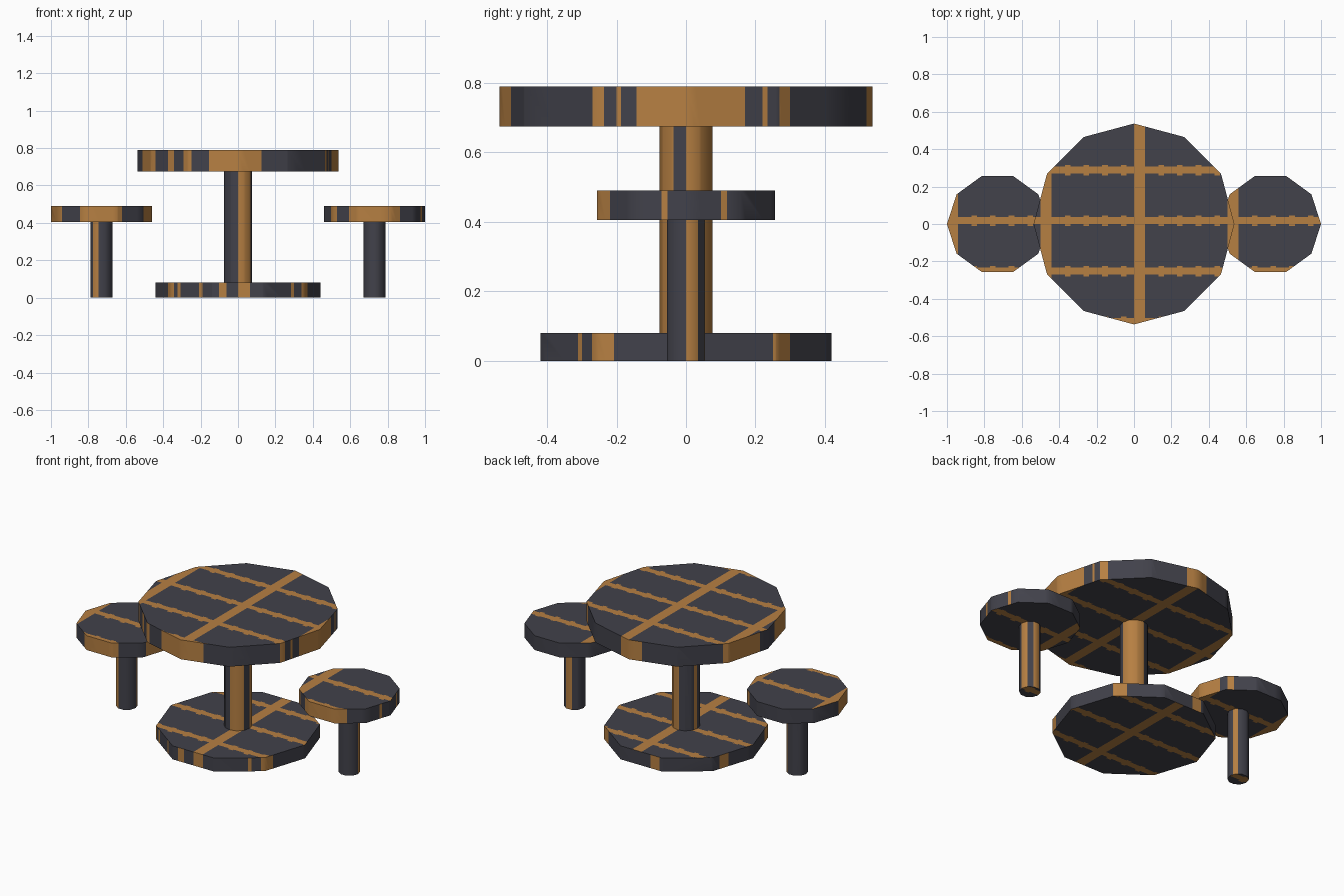
import bpy, bmesh, math
from mathutils import Vector

if "Cube" in bpy.data.objects:
    bpy.data.objects.remove(bpy.data.objects["Cube"])


def material(name, rgb):
    m = bpy.data.materials.new(name)
    m.diffuse_color = (*rgb, 1)
    m.use_nodes = True
    m.node_tree.nodes["Principled BSDF"].inputs["Base Color"].default_value = m.diffuse_color
    return m


MATS = [material("dark slate", (0.054, 0.054, 0.070)),
        material("ochre wood", (0.47, 0.215, 0.055))]

# Plank pattern on flat faces, repeating in world space
PX, PY = 0.5, 0.27          # pattern period
WX, WY = 0.06, 0.038        # stripe widths
NUB, NUB_STEP = 0.012, 0.1  # small nubs along the stripes


def striped(x, y):
    u, v = x % PX, y % PY
    if u < WX or v < WY:
        return True
    nub_x = 0.03 < x % NUB_STEP < 0.06
    return nub_x and (v > PY - NUB or v < WY + NUB * 0.6)


def cut_lines(period, offsets, lo, hi):
    k0, k1 = math.floor(lo / period) - 1, math.ceil(hi / period) + 1
    vals = [k * period + o for k in range(k0, k1 + 1) for o in offsets]
    return [v for v in vals if lo + 0.002 < v < hi - 0.002]


def prism(name, cx, radius, sides, z0, z1, bands):
    """Regular prism; bands are ochre angle ranges (degrees) round the side."""
    step = 360 / sides
    angles = {round(i * step, 2) for i in range(sides)}
    for band in bands:
        angles |= {round(a % 360, 2) for a in band}
    angles = sorted(angles)

    def point(a, z):
        r = radius * math.cos(math.radians(step / 2)) / math.cos(
            math.radians(a % step - step / 2))
        t = math.radians(a)
        return (cx + r * math.cos(t), r * math.sin(t), z)

    bm = bmesh.new()
    low = [bm.verts.new(point(a, z0)) for a in angles]
    high = [bm.verts.new(point(a, z1)) for a in angles]
    n = len(angles)
    for i in range(n):
        j = (i + 1) % n
        f = bm.faces.new((low[i], low[j], high[j], high[i]))
        f.smooth = True
        mid = (angles[i] + (angles[j] if j else 360)) / 2
        f.material_index = int(any((mid - a) % 360 < b - a for a, b in bands))
    bm.faces.new(high)
    bm.faces.new(low[::-1])
    bm.normal_update()

    # cut the stripes into the flat faces
    cuts = [(Vector((x, 0, 0)), Vector((1, 0, 0)))
            for p, o in ((PX, (0, WX)), (NUB_STEP, (0.03, 0.06)))
            for x in cut_lines(p, o, cx - radius, cx + radius)]
    cuts += [(Vector((0, y, 0)), Vector((0, 1, 0)))
             for y in cut_lines(PY, (0, WY, WY + NUB * 0.6, PY - NUB), -radius, radius)]
    for co, no in cuts:
        bm.normal_update()
        faces = [f for f in bm.faces if abs(f.normal.z) > 0.9]
        edges = {e for f in faces for e in f.edges}
        verts = {v for f in faces for v in f.verts}
        bmesh.ops.bisect_plane(bm, geom=faces + list(edges) + list(verts),
                               plane_co=co, plane_no=no, dist=1e-5)
    bm.normal_update()
    for f in bm.faces:
        if abs(f.normal.z) > 0.9:
            c = f.calc_center_median()
            f.material_index = int(striped(c.x, c.y))
            f.smooth = False

    me = bpy.data.meshes.new(name)
    bm.to_mesh(me)
    bm.free()
    for m in MATS:
        me.materials.append(m)
    ob = bpy.data.objects.new(name, me)
    bpy.context.collection.objects.link(ob)
    return ob


# Table
prism("table_top", 0, 0.537, 12, 0.675, 0.79,
      [(-16, 19), (24.8, 26.3), (30, 34.6), (83, 98), (147, 174), (191, 213.7),
       (223.7, 229), (236.8, 242), (252.6, 284), (330, 333.5), (337.5, 339)])
prism("table_post", 0, 0.076, 12, 0.07, 0.68,
      [(0, 95), (160, 178), (270, 331)])
prism("table_base", 0, 0.44, 10, 0, 0.08,
      [(35, 45), (98, 106), (150, 158), (208, 218), (221, 223.8), (240.5, 243.4),
       (256.5, 261.8), (270, 278.8), (312.5, 315), (321.5, 331)])

# Stools
prism("left_stool_seat", -0.73, 0.27, 10, 0.405, 0.49,
      [(-32, 28), (38, 45), (180, 218), (244, 295)])
prism("right_stool_seat", 0.73, 0.27, 10, 0.405, 0.49,
      [(23, 27), (206, 220.7), (238, 302), (344, 348)])
prism("left_stool_leg", -0.73, 0.058, 10, 0, 0.41, [(20, 50), (219, 254)])
prism("right_stool_leg", 0.73, 0.058, 10, 0, 0.41, [(0, 37), (70, 110)])
